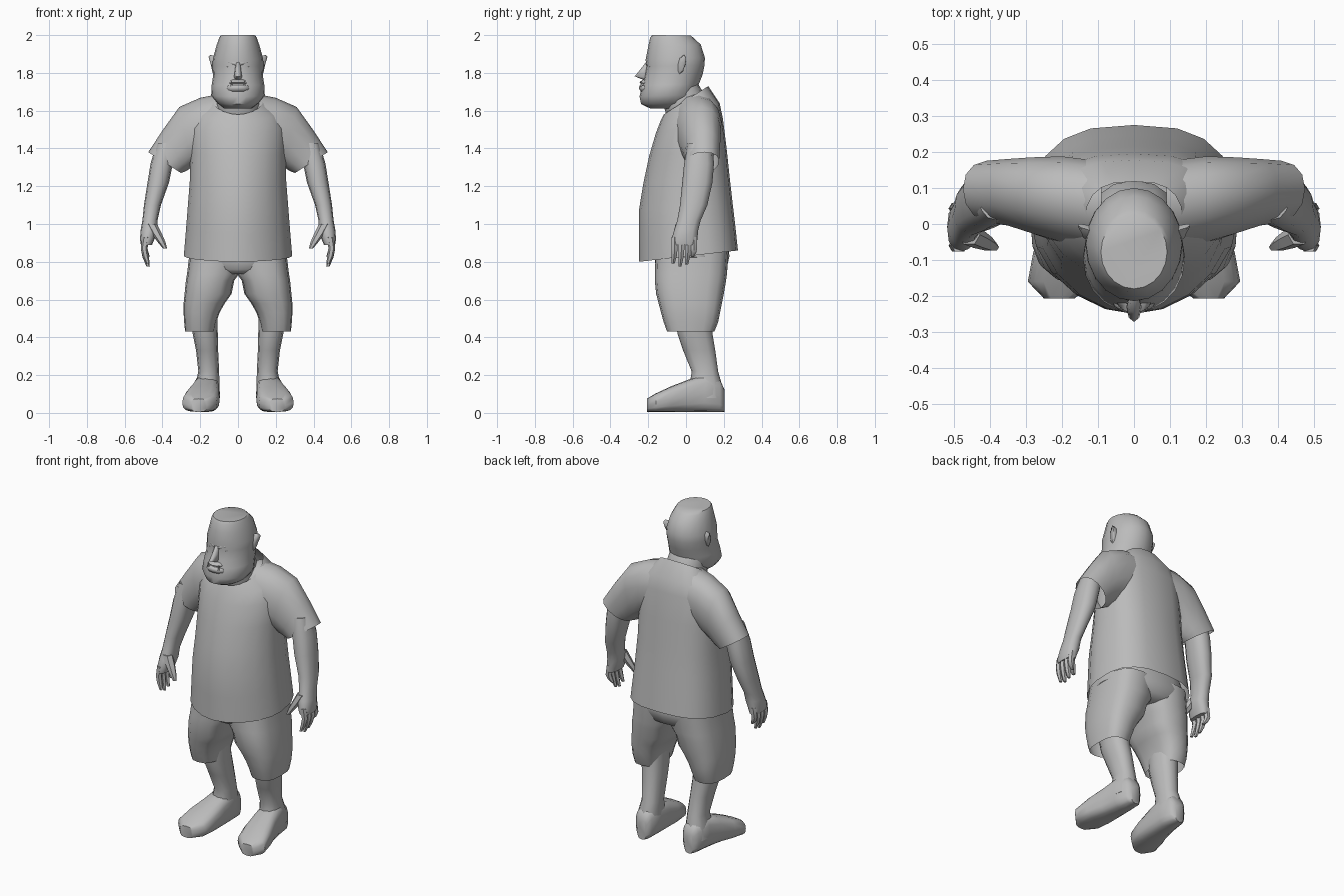
import bpy, bmesh, math
from mathutils import Vector

mat = bpy.data.materials.new("plain grey")
mat.diffuse_color = (0.5, 0.5, 0.5, 1)


def ring(p, q, w, n=12, power=2.0):
    """Superellipse with opposite points p and q and half-axis w."""
    p, q, w = Vector(p), Vector(q), Vector(w)
    c, a = (p + q) / 2, (p - q) / 2
    f = lambda t: math.copysign(abs(t) ** (2 / power), t)
    return [c + a * f(math.cos(2 * math.pi * i / n)) + w * f(math.sin(2 * math.pi * i / n))
            for i in range(n)]


def loft(name, rings, caps=(True, True), mirror=False, angle=50):
    bm = bmesh.new()
    loops = [[bm.verts.new(v) for v in r] for r in rings]
    n = len(loops[0])
    for a, b in zip(loops, loops[1:]):
        for i in range(n):
            j = (i + 1) % n
            bm.faces.new((a[i], a[j], b[j], b[i]))
    for cap, loop in zip(caps, (loops[0], loops[-1])):
        if cap:
            bm.faces.new(loop)
    bmesh.ops.recalc_face_normals(bm, faces=bm.faces)
    mesh = bpy.data.meshes.new(name)
    bm.to_mesh(mesh)
    bm.free()
    ob = bpy.data.objects.new(name, mesh)
    bpy.context.collection.objects.link(ob)
    mesh.materials.append(mat)
    bpy.ops.object.select_all(action='DESELECT')
    ob.select_set(True)
    bpy.context.view_layer.objects.active = ob
    bpy.ops.object.shade_smooth_by_angle(angle=math.radians(angle))
    if mirror:
        ob.modifiers.new("Mirror", 'MIRROR')
    return ob


def body(rows, x=0, **kw):
    """Rows of front y, front z, back y, back z, half width."""
    return [ring((x, yf, zf), (x, yb, zb), (h, 0, 0), **kw) for yf, zf, yb, zb, h in rows]


def torso(rows, n=20):
    """Like body, but pointed at the front and flatter across the back."""
    front, back = body(rows, n=n, power=1.85), body(rows, n=n, power=2.7)
    return [[f if n / 4 >= i or i >= 3 * n / 4 else b for i, (f, b) in enumerate(zip(fr, br))]
            for fr, br in zip(front, back)]


def limb(rows, **kw):
    """Rows of z, inner x, outer x, front y, back y."""
    return [ring((a, (f + b) / 2, z), (o, (f + b) / 2, z), (0, (b - f) / 2, 0), **kw)
            for z, a, o, f, b in rows]


def tube(points, **kw):
    """Rows of x, y, z, radius."""
    return [ring((x - r, y, z), (x + r, y, z), (0, r, 0), **kw) for x, y, z, r in points]


# shirt with open hem and collar
loft("shirt_body", torso([
    (-.25, .80, .275, .86, .287), (-.25, .95, .26, 1.0, .275), (-.248, 1.08, .248, 1.1, .266),
    (-.225, 1.22, .232, 1.24, .255), (-.195, 1.36, .215, 1.40, .252),
    (-.16, 1.48, .195, 1.56, .25), (-.135, 1.545, .178, 1.64, .215),
    (-.118, 1.58, .118, 1.73, .135)]), caps=(False, False))

# sleeves: top x, top z, bottom x, bottom z, front y, back y
loft("sleeve", [ring((tx, (f + b) / 2 + .02, tz), (bx, (f + b) / 2, bz), (0, (b - f) / 2, 0),
                     n=14, power=2.2)
                for tx, tz, bx, bz, f, b in [
                    (.09, 1.69, .10, 1.36, -.085, .165), (.20, 1.668, .20, 1.33, -.065, .178),
                    (.31, 1.62, .245, 1.30, -.04, .175), (.40, 1.495, .275, 1.28, -.018, .17),
                    (.475, 1.38, .302, 1.27, -.01, .165)]], caps=(True, False), mirror=True)

# arms and hands
loft("arm", limb([
    (1.43, .32, .43, .01, .14), (1.32, .345, .463, -.01, .148), (1.22, .365, .479, -.02, .14),
    (1.10, .408, .498, -.032, .113), (1.02, .426, .506, -.046, .078), (.97, .425, .515, -.062, .065),
    (.92, .442, .519, -.077, .06), (.89, .455, .514, -.075, .057)], n=12, power=2.4), mirror=True)
for i, (y, tip) in enumerate([(-.06, .79), (-.024, .775), (.011, .785), (.043, .825)]):
    loft(f"finger_{i + 1}", tube([(.488, y, .93, .019), (.497, y, .87, .018),
                                  (.489, y - .003, (.87 + tip) / 2, .016),
                                  (.476, y - .008, tip, .009)], n=6), mirror=True)
loft("thumb", tube([(.458, -.03, 1.0, .03), (.432, -.042, .95, .028), (.405, -.055, .905, .021),
                    (.386, -.064, .87, .011)], n=6), mirror=True)

# shorts
loft("shorts_leg", limb([
    (.43, .125, .28, -.10, .15), (.48, .115, .285, -.118, .17), (.53, .098, .288, -.132, .18),
    (.58, .07, .288, -.145, .19), (.63, .034, .283, -.158, .20), (.70, .02, .276, -.165, .212),
    (.735, -.005, .27, -.165, .217), (.86, -.02, .255, -.16, .225)], n=16, power=2.8),
     caps=(False, True), mirror=True)
loft("shorts_seat", body([(-.13, .735, .17, .74, .12), (-.16, .76, .215, .765, .2),
                          (-.165, .82, .23, .83, .262), (-.16, .9, .22, .92, .25)],
                         n=20, power=2.6))

# lower legs and feet
loft("lower_leg", limb([
    (.52, .11, .25, -.06, .135), (.42, .107, .24, -.045, .14), (.33, .105, .222, -.015, .155),
    (.22, .10, .21, .03, .17), (.15, .098, .225, .02, .19), (.08, .10, .23, .0, .198)],
    n=12, power=2.4), mirror=True)
# feet: y, inner x, outer x, top z
loft("foot", [ring((a, y, .005 + t / 2), (o, y, .005 + t / 2), (0, 0, t / 2), n=16, power=3)
              for y, a, o, t in [
                  (.203, .13, .19, .12), (.18, .105, .215, .17), (.10, .096, .232, .20),
                  (.01, .096, .25, .17), (-.08, .097, .28, .135), (-.16, .11, .295, .098),
                  (-.207, .165, .25, .07)]], mirror=True)

# neck and head
loft("neck", body([(-.09, 1.50, .12, 1.58, .115), (-.11, 1.60, .095, 1.69, .114),
                   (-.13, 1.66, .065, 1.74, .11)], n=14, power=2.3))
loft("head", body([
    (-.19, 1.612, .0, 1.61, .07), (-.238, 1.635, .035, 1.645, .11),
    (-.246, 1.675, .055, 1.685, .142), (-.232, 1.735, .068, 1.74, .139),
    (-.22, 1.78, .088, 1.79, .132), (-.21, 1.835, .098, 1.84, .135),
    (-.214, 1.87, .10, 1.88, .133), (-.20, 1.94, .078, 1.95, .114),
    (-.19, 1.985, .04, 1.985, .1), (-.18, 2.0, .025, 1.998, .092)], n=20))

# face
loft("nose", body([(-.23, 1.765, -.19, 1.765, .016), (-.272, 1.782, -.19, 1.775, .021),
                   (-.248, 1.81, -.19, 1.81, .017), (-.21, 1.86, -.19, 1.86, .010)], n=8), angle=80)
loft("upper_lip", body([(-.236, 1.743, -.17, 1.743, .052), (-.247, 1.750, -.17, 1.750, .05),
                        (-.227, 1.765, -.17, 1.765, .04)], n=12))
loft("lower_lip", body([(-.238, 1.70, -.17, 1.70, .06), (-.25, 1.718, -.17, 1.718, .062),
                        (-.246, 1.732, -.17, 1.732, .058), (-.234, 1.736, -.17, 1.736, .05)],
                       n=12), angle=80)
loft("tusk", tube([(.034, -.236, 1.725, .007), (.036, -.238, 1.756, .002)], n=5), mirror=True)
loft("eye", tube([(.052, -.182, 1.822, .006), (.052, -.182, 1.832, .015),
                  (.052, -.182, 1.842, .008)], n=8), mirror=True)
loft("brow", [ring((x, y, z - .007), (x, y, z + .012), (0, .008, 0), n=6)
              for x, y, z in [(.014, -.206, 1.845), (.05, -.194, 1.856), (.088, -.155, 1.868)]],
     mirror=True, angle=80)
# ears
loft("ear", [ring((x0, y0, z0), (x1, y1, z1), (0, h, 0), n=8)
             for x0, y0, z0, x1, y1, z1, h in [(.11, -.042, 1.78, .115, -.02, 1.89, .025),
                                               (.135, -.03, 1.80, .147, -.01, 1.895, .018),
                                               (.14, -.015, 1.83, .156, -.004, 1.885, .008)]],
     mirror=True)
